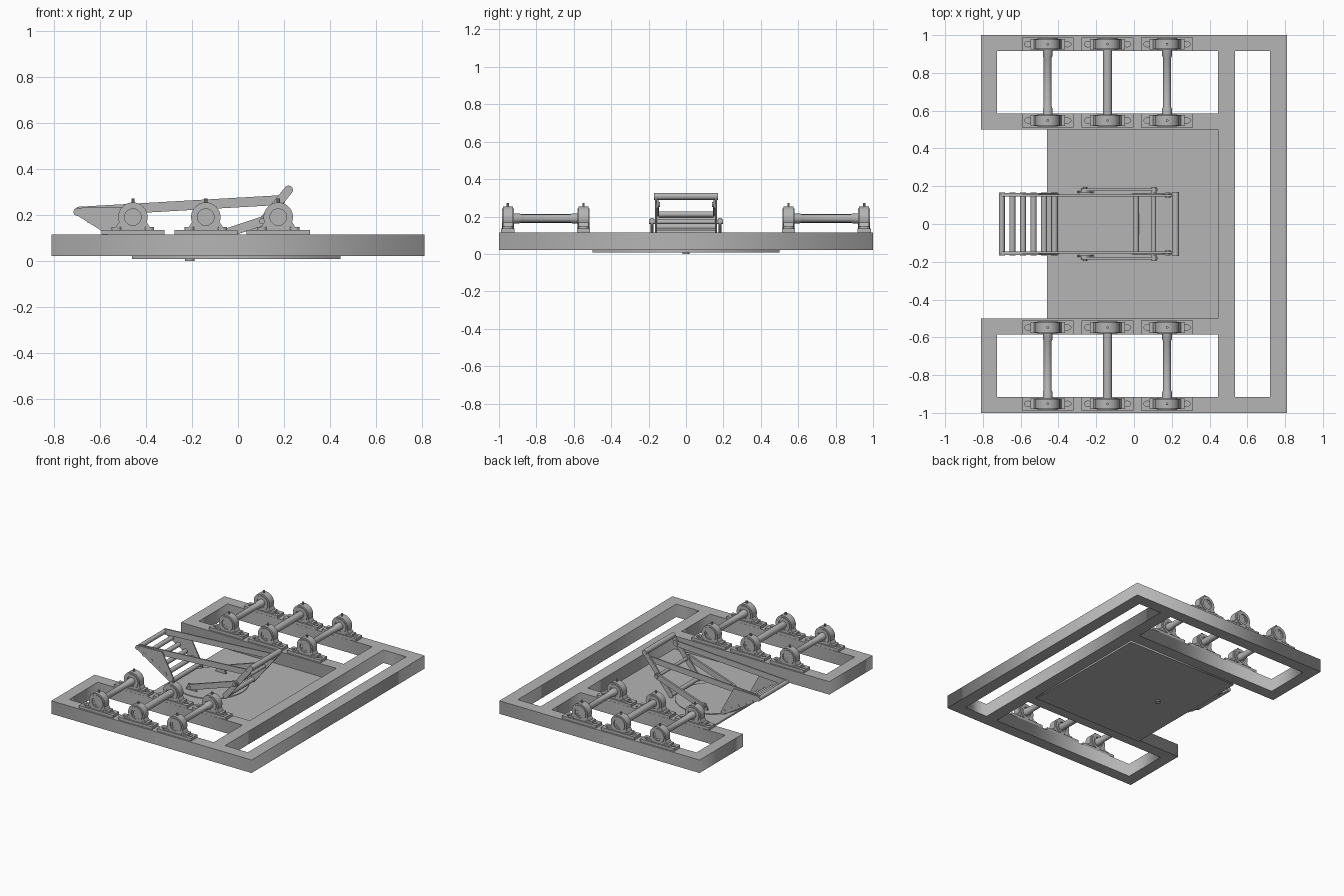
import bpy, math
from mathutils import Matrix, Vector

cube = bpy.data.objects.get("Cube")
if cube:
    bpy.data.objects.remove(cube)

grey = bpy.data.materials.new("steel_grey")
grey.use_nodes = True
grey.diffuse_color = (0.46, 0.46, 0.46, 1)
grey.node_tree.nodes["Principled BSDF"].inputs["Base Color"].default_value = (0.46, 0.46, 0.46, 1)

UPRIGHT = Matrix.Rotation(math.pi / 2, 4, 'X')


def add_object(name, mesh, loc=(0, 0, 0), smooth=True):
    if not mesh.materials:
        mesh.materials.append(grey)
    ob = bpy.data.objects.new(name, mesh)
    bpy.context.collection.objects.link(ob)
    ob.location = loc
    if smooth:
        bpy.ops.object.select_all(action='DESELECT')
        ob.select_set(True)
        bpy.context.view_layer.objects.active = ob
        bpy.ops.object.shade_smooth_by_angle(angle=math.radians(35))
    return ob


def circle(x, y, rx, ry=None, n=28, start=0, sweep=2 * math.pi):
    ry = ry or rx
    full = sweep > 6.2
    steps = n if full else n + 1
    return [(x + rx * math.cos(start + sweep * i / n),
             y + ry * math.sin(start + sweep * i / n)) for i in range(steps)]


def rect(x0, x1, y0, y1):
    return [(x0, y0), (x1, y0), (x1, y1), (x0, y1)]


def capsule(a, b, r):
    """Rounded bar outline between two points."""
    ang = math.atan2(b[1] - a[1], b[0] - a[0])
    return (circle(*b, r, n=8, start=ang - math.pi / 2, sweep=math.pi)
            + circle(*a, r, n=8, start=ang + math.pi / 2, sweep=math.pi))


def extruded(loops, depth, upright=False):
    """Mesh from nested outlines (inner ones cut holes), centred on its depth."""
    cu = bpy.data.curves.new("outline", 'CURVE')
    cu.dimensions = '2D'
    cu.fill_mode = 'BOTH'
    cu.extrude = depth / 2
    for loop in loops:
        sp = cu.splines.new('POLY')
        sp.points.add(len(loop) - 1)
        for p, (x, y) in zip(sp.points, loop):
            p.co = (x, y, 0, 1)
        sp.use_cyclic_u = True
    ob = bpy.data.objects.new("outline", cu)
    bpy.context.collection.objects.link(ob)
    deps = bpy.context.evaluated_depsgraph_get()
    mesh = bpy.data.meshes.new_from_object(ob.evaluated_get(deps))
    bpy.data.objects.remove(ob)
    mesh.materials.clear()
    if upright:
        mesh.transform(UPRIGHT)
    return mesh


def lathe_y(profile, n=20):
    """Solid of revolution about y from (y, radius) pairs."""
    verts, faces = [], []
    for y, r in profile:
        verts += [(px, y, pz) for px, pz in circle(0, 0, r, n=n)]
    for k in range(len(profile) - 1):
        for i in range(n):
            j = (i + 1) % n
            faces.append((k * n + i, (k + 1) * n + i, (k + 1) * n + j, k * n + j))
    faces += [tuple(range(n)), tuple(reversed(range(len(verts) - n, len(verts))))]
    mesh = bpy.data.meshes.new("lathe")
    mesh.from_pydata(verts, [], faces)
    return mesh


def rod(name, x, z, half, r, y=0):
    return add_object(name, lathe_y([(-half, r), (half, r)], 16), (x, y, z))


# Main frame: closed outline with one notch, two bays and a long slot
TOP = 0.115
outer = [(-0.81, -1), (0.81, -1), (0.81, 1), (-0.81, 1), (-0.81, 0.5),
         (0.445, 0.5), (0.445, -0.5), (-0.81, -0.5)]
holes = [rect(0.535, 0.72, -0.915, 0.915),
         rect(-0.725, 0.445, 0.585, 0.915),
         rect(-0.725, 0.445, -0.915, -0.585)]
add_object("main_frame", extruded([outer] + holes, 0.095), (0, 0, 0.0675), False)

# Floor plate, turntable and its pivot
add_object("floor_plate", extruded([rect(-0.46, 0.445, -0.5, 0.5)], 0.012), (0, 0, 0.014), False)
add_object("turntable", extruded([circle(0, 0, 0.245, n=64)], 0.006), (-0.21, 0, 0.022))
add_object("pivot_pin", extruded([circle(0, 0, 0.02)], 0.012), (-0.21, 0, 0.006))

# Pillow block bearing parts, shared by all twelve bearings
AXIS = 0.19
foot = extruded([rect(-0.137, 0.137, -0.036, 0.036),
                 circle(-0.103, 0, 0.02, 0.014), circle(0.103, 0, 0.02, 0.014)], 0.02)
arch = circle(0, 0, 0.064, n=24, start=-0.35, sweep=math.pi + 0.7)
housing = extruded([arch + [(-0.075, -0.045), (-0.075, -0.07), (0.075, -0.07), (0.075, -0.045)],
                    circle(0, 0, 0.05)], 0.052, True)
insert_ring = extruded([circle(0, 0, 0.053), circle(0, 0, 0.036)], 0.064, True)
hub = extruded([circle(0, 0, 0.037), circle(0, 0, 0.024)], 0.05, True)
nipple = extruded([circle(0, 0, 0.007, n=10)], 0.022)
pad = extruded([rect(-0.02, 0.02, -0.028, 0.028)], 0.014)


def bearing(x, y):
    add_object("bearing_foot", foot, (x, y, TOP + 0.01))
    add_object("bearing_housing", housing, (x, y, AXIS))
    add_object("bearing_insert", insert_ring, (x, y, AXIS))
    add_object("bearing_hub", hub, (x, y, AXIS))
    add_object("grease_nipple", nipple, (x, y, AXIS + 0.07))
    for s in (-1, 1):
        add_object("bearing_web", pad, (x + s * 0.072, y, TOP + 0.025), False)


# Shafts: the end ones are stepped, the middle one is plain
stepped = lathe_y([(-0.225, 0.026), (-0.14, 0.026), (-0.13, 0.021),
                   (0.13, 0.021), (0.14, 0.026), (0.225, 0.026)])
plain = lathe_y([(-0.225, 0.0245), (0.225, 0.0245)])
for side in (-1, 1):
    for x in (-0.457, -0.14, 0.175):
        add_object("roller_shaft", plain if x == -0.14 else stepped, (x, side * 0.75, AXIS))
        for y in (0.548, 0.952):
            bearing(x, side * y)

# Tilting frame key points in the x-z plane
ramp_top, ramp_low = Vector((-0.70, 0.212)), Vector((-0.42, 0.046))
lever_top, lever_low = Vector((0.22, 0.308)), Vector((0.01, 0.05))
elbow = (0.105, 0.172)

# Ramp rungs
for i in range(6):
    p = ramp_top.lerp(ramp_low, i / 5)
    rod("ramp_rung", p.x, p.y, 0.166, 0.016)

# Side plates, long links, levers and push arms, mirrored across the middle
cheek = extruded([[(-0.716, 0.208), (-0.705, 0.23), (-0.50, 0.235),
                   (-0.40, 0.05), (-0.40, 0.025), (-0.43, 0.028)]], 0.008, True)
link = extruded([capsule((-0.69, 0.214), (0.185, 0.264), 0.021)], 0.01, True)
lever = extruded([capsule(lever_top, lever_low, 0.019)], 0.01, True)
arm = extruded([capsule((-0.26, 0.05), elbow, 0.02)], 0.014, True)
bracket = extruded([[(-0.30, 0.022), (-0.21, 0.022), (-0.24, 0.07), (-0.28, 0.07)]], 0.01, True)
for s in (-1, 1):
    add_object("ramp_cheek", cheek, (0, s * 0.160, 0))
    add_object("long_link", link, (0, s * 0.150, 0))
    add_object("lever", lever, (0, s * 0.160, 0))
    add_object("push_arm", arm, (0, s * 0.182, 0))
    add_object("arm_bracket", bracket, (0, s * 0.170, 0), False)
    rod("arm_pivot", -0.26, 0.05, 0.016, 0.01, s * 0.18)
    rod("elbow_pin", *elbow, 0.022, 0.013, s * 0.175)
    rod("link_pin", 0.18, 0.264, 0.014, 0.013, s * 0.152)

# Cross rollers joining the levers
rod("top_roller", *lever_top, 0.17, 0.019)
rod("elbow_rod", *elbow, 0.16, 0.012)
rod("lower_rod", *lever_low, 0.16, 0.016)
